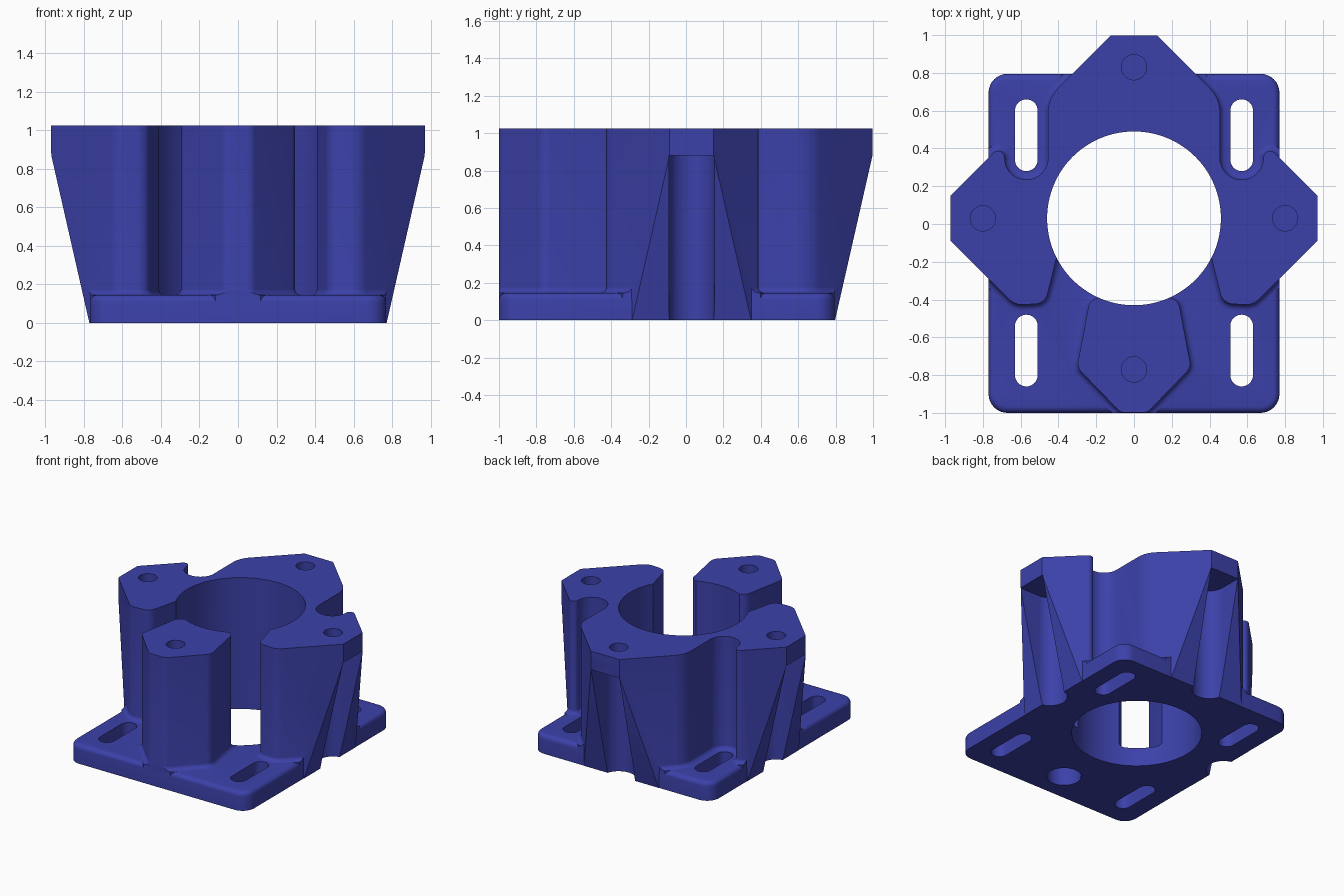
import bpy, bmesh, math
from mathutils import Vector

cube = bpy.data.objects.get("Cube")
if cube:
    bpy.data.objects.remove(cube, do_unlink=True)

PLATE, SHELF, TOP, FILLET = 0.145, 0.88, 1.025, 0.035
CY = 0.03          # bore centre in y
SCREW = 0.8        # screw circle radius
DEEP = -0.3        # safely below the underside

blue = bpy.data.materials.new("deep blue")
blue.use_nodes = True
colour = (0.045, 0.053, 0.4, 1)
blue.diffuse_color = colour
blue.node_tree.nodes["Principled BSDF"].inputs["Base Color"].default_value = colour


def rounded(corners, steps=8):
    """Counter-clockwise outline from (x, y, radius) corners."""
    pts = []
    for i, (x, y, r) in enumerate(corners):
        p = Vector((x, y))
        if not r:
            pts.append(p)
            continue
        a = (Vector(corners[i - 1][:2]) - p).normalized()
        b = (Vector(corners[(i + 1) % len(corners)][:2]) - p).normalized()
        half = a.angle(b) / 2
        centre = p + (a + b).normalized() * r / math.sin(half)
        start = p + a * r / math.tan(half) - centre
        end = p + b * r / math.tan(half) - centre
        sweep = math.atan2(start.x * end.y - start.y * end.x, start.dot(end))
        for k in range(steps + 1):
            t = sweep * k / steps
            c, s = math.cos(t), math.sin(t)
            pts.append(centre + Vector((start.x * c - start.y * s,
                                        start.x * s + start.y * c)))
    return pts


def offset(pts, d):
    """Push a counter-clockwise outline outward by d with mitred corners."""
    out = []
    for i, p in enumerate(pts):
        e1 = (p - pts[i - 1]).normalized()
        e2 = (pts[(i + 1) % len(pts)] - p).normalized()
        n1, n2 = Vector((e1.y, -e1.x)), Vector((e2.y, -e2.x))
        out.append(p + (n1 + n2) * d / (1 + n1.dot(n2)))
    return out


def skin(name, rings):
    """Solid through a stack of (z, outline) rings."""
    bm = bmesh.new()
    loops = [[bm.verts.new((p[0], p[1], z)) for p in pts] for z, pts in rings]
    n = len(loops[0])
    for lo, hi in zip(loops, loops[1:]):
        for i in range(n):
            j = (i + 1) % n
            bm.faces.new((lo[i], lo[j], hi[j], hi[i]))
    bm.faces.new(loops[0][::-1])
    bm.faces.new(loops[-1])
    # plain triangles keep the cuts reliable on slightly curved quads
    bm.normal_update()
    bmesh.ops.triangulate(bm, faces=bm.faces[:])
    bmesh.ops.recalc_face_normals(bm, faces=bm.faces)
    mesh = bpy.data.meshes.new(name)
    bm.to_mesh(mesh)
    bm.free()
    mesh.materials.append(blue)
    obj = bpy.data.objects.new(name, mesh)
    bpy.context.collection.objects.link(obj)
    return obj


def prism(name, z0, z1, outline):
    return skin(name, [(z0, outline), (z1, outline)])


def rect(x0, x1, y0, y1, r=0):
    return rounded([(x0, y0, r), (x1, y0, r), (x1, y1, r), (x0, y1, r)])


def circle(x, y, r, n=64):
    return [Vector((x + r * math.cos(math.tau * i / n),
                    y + r * math.sin(math.tau * i / n))) for i in range(n)]


def combine(target, tool, operation):
    mod = target.modifiers.new("combine", 'BOOLEAN')
    mod.operation, mod.solver, mod.object = operation, 'EXACT', tool
    tool.hide_render = True
    with bpy.context.temp_override(object=target, active_object=target):
        bpy.ops.object.modifier_apply(modifier=mod.name)
    bpy.data.objects.remove(tool, do_unlink=True)


def cut(target, z0, z1, outline):
    combine(target, prism("cutter", z0, z1, outline), 'DIFFERENCE')


def mirrored(half):
    """Close a right-hand half outline with its reflection."""
    return rounded(half + [(-x, y, r) for x, y, r in reversed(half)])


# Base plate with rounded corners and softened top edge
edge = rect(-0.77, 0.77, -1.0, 0.795, 0.1)
rings = [(-0.06, edge)]
for k in range(6):
    a = math.pi / 2 * k / 5
    rings.append((PLATE - FILLET * (1 - math.sin(a)),
                  offset(edge, -FILLET * (1 - math.cos(a)))))
mount = skin("motor_mount", rings)


def add_pillar(outline):
    """Upright wall trimmed to the sloped envelope, with a fillet on the plate."""
    wall = prism("wall", -0.1, TOP, outline)
    rings = []
    for z in (-0.2, SHELF, TOP + 0.1):
        g = 0.2 / SHELF * min(z, SHELF)
        rings.append((z, rect(-0.772 - g, 0.772 + g, -0.9995, 0.797 + g)))
    combine(wall, skin("envelope", rings), 'INTERSECT')

    rings = [(PLATE - 0.037, offset(outline, FILLET))]
    for k in range(6):
        a = math.pi / 2 * k / 5
        rings.append((PLATE + FILLET * (1 - math.cos(a)),
                      offset(outline, FILLET * (1 - math.sin(a)) - 0.001)))
    fillet = skin("fillet", rings)
    combine(fillet, prism("footprint", DEEP, 0.5, offset(edge, -0.0007)), 'INTERSECT')
    combine(mount, wall, 'UNION')
    combine(mount, fillet, 'UNION')


# Three joined pillars: sides and back, with round clearance by the rear slots
add_pillar(mirrored([
    (0.37, 0.0, 0), (0.41, -0.18, 0), (0.47, -0.42, 0.07), (0.63, -0.43, 0.1),
    (1.09, 0.03, 0), (0.685, 0.435, 0.034), (0.685, 0.235, 0.113),
    (0.455, 0.235, 0.113), (0.455, 0.665, 0.18), (0.02, 1.1, 0)]))

# Free-standing front pillar
add_pillar(mirrored([
    (0.07, -0.999, 0.06), (0.302, -0.76, 0.07), (0.235, -0.405, 0.06),
    (0.1, -0.36, 0)]))

# Flat underside
cut(mount, DEEP, 0, rect(-2, 2, -2, 2))

# Central bore
cut(mount, DEEP, TOP + 0.1, circle(0, CY, 0.46, 128))

# Mounting slots
for x in (-0.57, 0.57):
    for y in (-0.67, 0.47):
        cut(mount, DEEP, 0.5, rect(x - 0.06, x + 0.06, y - 0.19, y + 0.19, 0.0599))

# Screw holes from above; clearance below: a round bore at the front,
# channels open to the outside elsewhere
R = 0.122
channel = rounded([(-R, -R, R - 0.001), (0.3, -R, 0), (0.3, R, 0),
                   (-R, R, R - 0.001)], 16)
for x, y in ((1, 0), (-1, 0), (0, 1), (0, -1)):
    cx, cy = x * SCREW, CY + y * SCREW
    cut(mount, SHELF + 0.02, TOP + 0.1, circle(cx, cy, 0.067, 40))
    if y < 0:
        cut(mount, DEEP, SHELF, circle(cx, cy, R, 40))
    else:
        cut(mount, DEEP, SHELF, [Vector((cx + p.x * x - p.y * y,
                                         cy + p.x * y + p.y * x)) for p in channel])

# Smooth the curved walls, keep the crisp edges
bpy.ops.object.select_all(action='DESELECT')
mount.select_set(True)
bpy.context.view_layer.objects.active = mount
bpy.ops.object.shade_smooth_by_angle(angle=math.radians(30))
